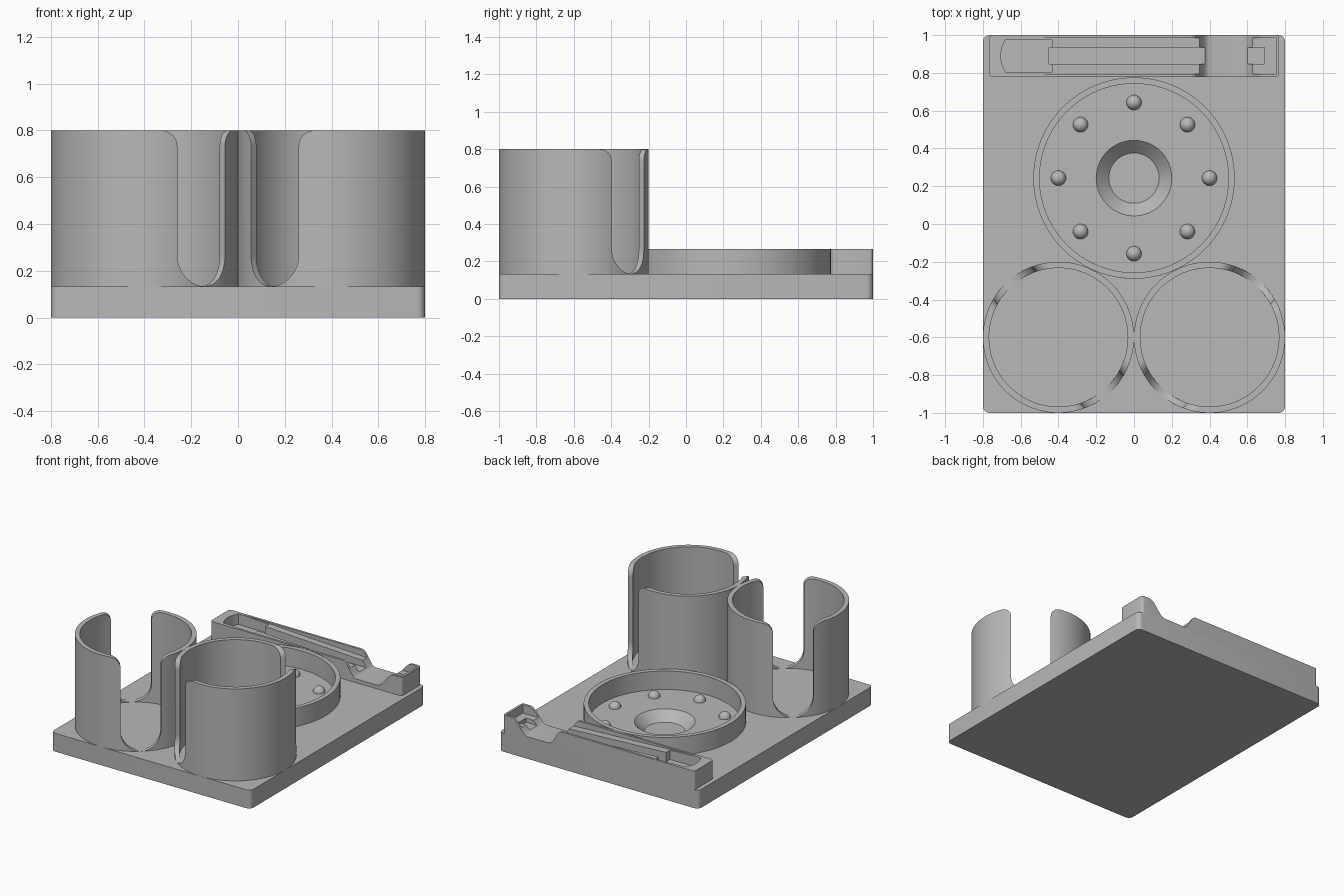
import bpy, bmesh
from math import pi, sin, cos, radians
from mathutils import Matrix, Vector

cube = bpy.data.objects.get("Cube")
if cube:
    bpy.data.objects.remove(cube)

grey = bpy.data.materials.new("plain grey")
grey.use_nodes = True
colour = (0.48, 0.48, 0.48, 1)
grey.diffuse_color = colour
grey.node_tree.nodes["Principled BSDF"].inputs["Base Color"].default_value = colour

FLOOR, RIM, TOP, WALL = 0.133, 0.267, 0.8, 0.033
UPRIGHT = Matrix.Rotation(pi / 2, 4, "X")  # drawing plane becomes XZ


def add(name, bm):
    bmesh.ops.recalc_face_normals(bm, faces=bm.faces)
    mesh = bpy.data.meshes.new(name)
    bm.to_mesh(mesh)
    bm.free()
    mesh.materials.append(grey)
    obj = bpy.data.objects.new(name, mesh)
    bpy.context.collection.objects.link(obj)
    return obj


def prism(name, points, depth, matrix, bevel=0):
    """Extrude a flat outline along its local z, then place it."""
    bm = bmesh.new()
    face = bm.faces.new([bm.verts.new((x, y, 0)) for x, y in points])
    out = bmesh.ops.extrude_face_region(bm, geom=[face])["geom"]
    bmesh.ops.translate(bm, vec=(0, 0, depth), verts=[v for v in out if isinstance(v, bmesh.types.BMVert)])
    bmesh.ops.transform(bm, matrix=matrix, verts=bm.verts)
    if bevel:
        half = max(v.co.x for v in bm.verts)
        edges = [e for e in bm.edges if abs(e.verts[0].co.z - e.verts[1].co.z) > 0.05
                 and all(abs(abs(v.co.x) - half) < 0.001 for v in e.verts)]
        bmesh.ops.bevel(bm, geom=edges, offset=bevel, segments=6, affect="EDGES", profile=0.5)
    return add(name, bm)


def box(name, x0, x1, y0, y1, z0, z1, bevel=0):
    return prism(name, [(x0, y0), (x1, y0), (x1, y1), (x0, y1)], z1 - z0,
                 Matrix.Translation((0, 0, z0)), bevel)


def lathe(name, profile, centre, steps=96):
    """Spin a closed radius/height outline around a vertical axis."""
    bm = bmesh.new()
    rings = [[bm.verts.new((r * cos(2 * pi * i / steps) + centre[0],
                            r * sin(2 * pi * i / steps) + centre[1], z))
              for r, z in profile] for i in range(steps)]
    n = len(profile)
    for i in range(steps):
        a, b = rings[i], rings[(i + 1) % steps]
        for j in range(n):
            bm.faces.new((a[j], b[j], b[(j + 1) % n], a[(j + 1) % n]))
    return add(name, bm)


def tube(name, centre, outer, inner, z0, z1):
    return lathe(name, [(outer, z0), (outer, z1), (inner, z1), (inner, z0)], centre)


def carve(obj, cutters):
    for cutter in cutters:
        mod = obj.modifiers.new("cut", "BOOLEAN")
        mod.operation, mod.solver, mod.object = "DIFFERENCE", "EXACT", cutter
    graph = bpy.context.evaluated_depsgraph_get()
    mesh = bpy.data.meshes.new_from_object(obj.evaluated_get(graph))
    obj.modifiers.clear()
    obj.data = mesh
    for cutter in cutters:
        bpy.data.objects.remove(cutter)


def arc(cx, cy, r, start, end, steps):
    return [(cx + r * cos(radians(start + (end - start) * i / steps)),
             cy + r * sin(radians(start + (end - start) * i / steps))) for i in range(steps + 1)]


def ease(x0, z0, x1, z1, steps=10):
    return [(x0 + (x1 - x0) * i / steps, z0 + (z1 - z0) * (1 - cos(pi * i / steps)) / 2)
            for i in range(steps + 1)]


parts = []

# Base plate with a sloped round recess under the dish
dish_centre = (0, 0.243)
base = box("base_plate", -0.8, 0.8, -1, 1, 0, FLOOR, 0.035)
bm = bmesh.new()
bmesh.ops.create_cone(bm, cap_ends=True, segments=96, radius1=0.133, radius2=0.267, depth=0.133,
                      matrix=Matrix.Translation((*dish_centre, FLOOR)))
carve(base, [add("recess_cutter", bm)])
parts.append(base)

# Round dish wall and its ring of studs
parts.append(tube("dish_wall", dish_centre, 0.533, 0.5, FLOOR - 0.003, RIM))
for i in range(8):
    a = i * pi / 4
    bm = bmesh.new()
    bmesh.ops.create_uvsphere(bm, u_segments=24, v_segments=16, radius=0.04, matrix=Matrix.Translation(
        (0.4 * cos(a), dish_centre[1] + 0.4 * sin(a), FLOOR)))
    parts.append(add(f"dish_stud_{i + 1}", bm))

# Cup holders, each with two opposite slots that flare at the rim
half, flare = 0.133, 0.067
right_side = (arc(0, FLOOR + half, half, -90, 0, 14)
              + arc(half + flare, TOP - flare, flare, 180, 90, 8) + [(half + flare, TOP + 0.05)])
outline = right_side + [(-x, z) for x, z in reversed(right_side[1:])]
for side, name in ((1, "left_cup"), (-1, "right_cup")):
    centre = (0.4 * side, -0.6)
    cup = tube(name, centre, 0.4, 0.4 - WALL, FLOOR, TOP)
    turn = Matrix.Rotation(-side * radians(40), 4, "Z")
    place = Matrix.Translation((*centre, 0)) @ turn @ Matrix.Translation((0, 0.6, 0)) @ UPRIGHT
    carve(cup, [prism("slot_cutter", outline, 1.2, place)])
    parts.append(cup)

# Tool rest: a long block with a finger dip, hollowed from above
end, dip = 0.768, 0.16
profile = ([(-end, FLOOR - 0.003), (end, FLOOR - 0.003), (end, RIM)]
           + ease(0.70, RIM, 0.57, dip) + ease(0.40, dip, 0.30, RIM) + [(-end, RIM)])
rest = prism("tool_rest", profile, 0.222, Matrix.Translation((0, 1, 0)) @ UPRIGHT, 0.02)
head = arc(-0.55, 0.89, 0.155, 146, 214, 10)
pocket = prism("pocket_cutter", head + [(-0.435, 0.805), (-0.435, 0.975)], 0.2,
               Matrix.Translation((0, 0, 0.19)))
groove = box("groove_cutter", -0.45, 0.69, 0.848, 0.934, 0.175, 0.4)
slope = prism("slope_cutter", [(-0.64, RIM), (0.45, 0.215), (0.45, 0.4), (-0.64, 0.4)], 0.19,
              Matrix.Translation((0, 0.984, 0)) @ UPRIGHT)
end_pocket = box("end_pocket_cutter", 0.5, 0.752, 0.794, 0.984, 0.205, 0.4)
carve(rest, [pocket, groove, slope, end_pocket])
parts.append(rest)

# Smooth the round walls and keep the edges crisp
bpy.ops.object.select_all(action="DESELECT")
for obj in parts:
    obj.select_set(True)
bpy.context.view_layer.objects.active = base
bpy.ops.object.shade_smooth_by_angle(angle=radians(30))
